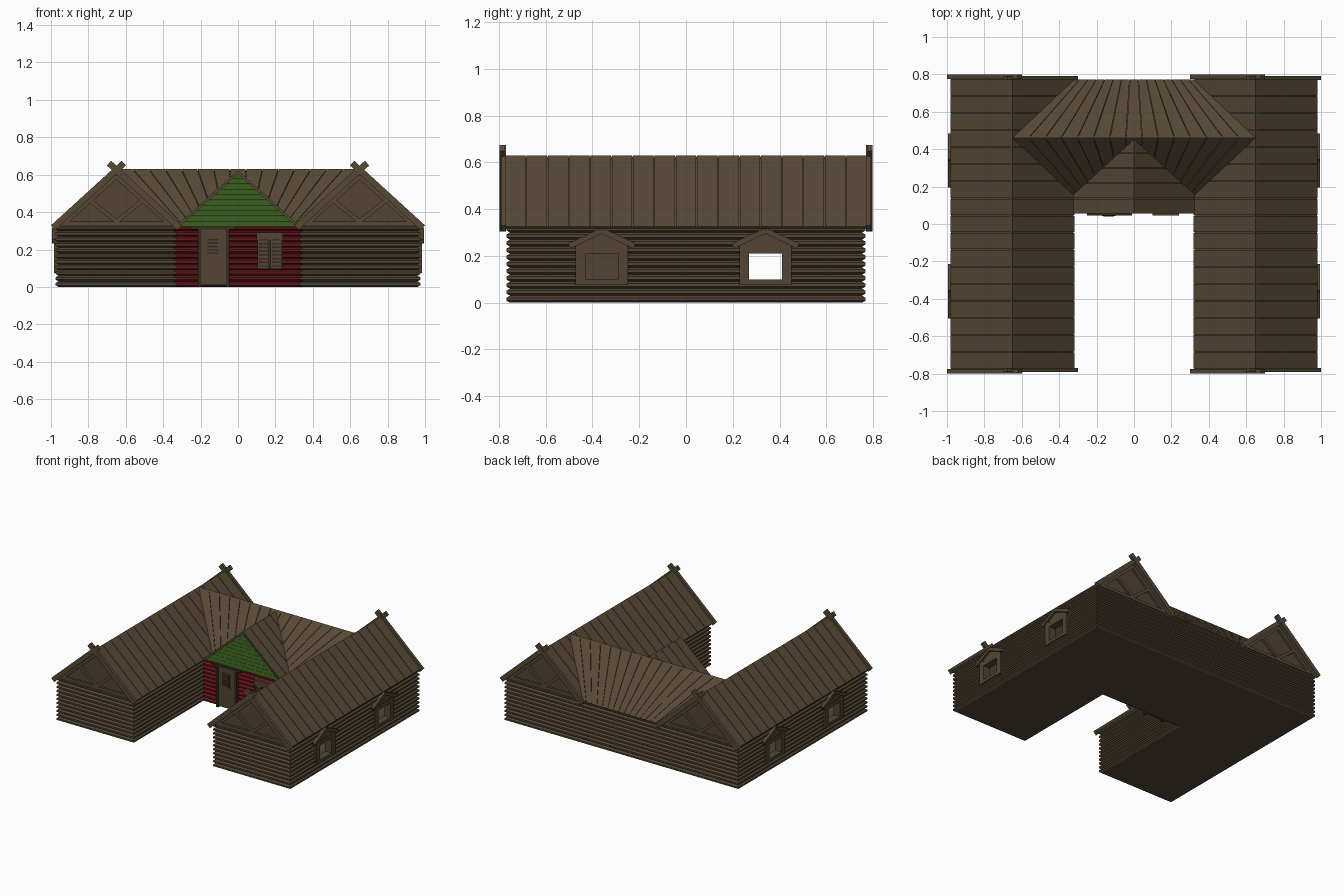
import bpy, bmesh
from mathutils import Vector as V

if "Cube" in bpy.data.objects:
    bpy.data.objects.remove(bpy.data.objects["Cube"])


def material(name, r, g, b):
    m = bpy.data.materials.new(name)
    m.diffuse_color = (r, g, b, 1)
    m.use_nodes = True
    m.node_tree.nodes["Principled BSDF"].inputs["Base Color"].default_value = m.diffuse_color
    return m


WOOD = material("wood", 0.085, 0.06, 0.034)
ROOF = material("roof_wood", 0.095, 0.066, 0.036)
DARK = material("dark_wood", 0.035, 0.025, 0.016)
RED = material("red_paint", 0.13, 0.008, 0.012)
GREEN = material("green_paint", 0.035, 0.10, 0.012)


def finish(name, bm, *mats):
    bmesh.ops.recalc_face_normals(bm, faces=bm.faces)
    me = bpy.data.meshes.new(name)
    bm.to_mesh(me)
    bm.free()
    for m in mats:
        me.materials.append(m)
    ob = bpy.data.objects.new(name, me)
    bpy.context.collection.objects.link(ob)
    return ob


def prism(bm, pts, vec):
    """Closed solid: polygon swept along a vector."""
    a = [bm.verts.new(p) for p in pts]
    b = [bm.verts.new(V(p) + V(vec)) for p in pts]
    bm.faces.new(a)
    bm.faces.new(b[::-1])
    for i in range(len(a)):
        j = (i + 1) % len(a)
        bm.faces.new((a[i], b[i], b[j], a[j]))


def box(bm, x0, x1, y0, y1, z0, z1):
    prism(bm, [(x0, y0, z0), (x1, y0, z0), (x1, y1, z0), (x0, y1, z0)], (0, 0, z1 - z0))


def beam(bm, p, q, w, vec):
    """Flat board from p to q, w wide, swept along vec."""
    p, q, vec = V(p), V(q), V(vec)
    s = (q - p).cross(vec).normalized() * w / 2
    prism(bm, [p - s, q - s, q + s, p + s], vec)


def slope(bm, a, b, c, d, n, thick=0.014):
    """Roof plane a-b (ridge) to d-c (eave) made of n planks over a thin sheet."""
    a, b, c, d = map(V, (a, b, c, d))
    nrm = (b - a).cross(d - a).normalized()
    if nrm.z > 0:
        nrm = -nrm
    for i in range(n):
        g = 0.022
        t0, t1 = (i + g) / n, (i + 1 - g) / n
        prism(bm, [a.lerp(b, t0), a.lerp(b, t1), d.lerp(c, t1), d.lerp(c, t0)], nrm * thick)
    k = nrm * thick * 0.5
    prism(bm, [a + k, b + k, c + k, d + k], nrm * thick * 0.5)


# U-shaped floor plan, moved inward by d
def plan(d):
    a, b, y0, yi, y1 = 0.975 - d, 0.33 + d, -0.768 + d, 0.062 + d, 0.768 - d
    return [(-a, y0), (-b, y0), (-b, yi), (b, yi), (b, y0), (a, y0), (a, y1), (-a, y1)]


# log walls: stacked rings with a bulge per log
bm = bmesh.new()
rings = []
for i in range(11):
    for dz, d in ((0, 0.015), (0.009, 0), (0.021, 0)):
        rings.append((i * 0.03 + dz, d))
rings.append((0.33, 0.015))
loops = [[bm.verts.new((x, y, z)) for x, y in plan(d)] for z, d in rings]
bm.faces.new(loops[0])
bm.faces.new(loops[-1])
for lo, hi in zip(loops, loops[1:]):
    for k in range(8):
        j = (k + 1) % 8
        f = bm.faces.new((lo[k], lo[j], hi[j], hi[k]))
        f.material_index = 1 if k == 2 else 0
walls = finish("log_walls", bm, WOOD, RED)

# hollow interior and side window openings
bm = bmesh.new()
prism(bm, [(x, y, 0.02) for x, y in plan(0.045)], (0, 0, 0.4))
rooms = finish("room_cutter", bm, WOOD)
bm = bmesh.new()
for s in (-1, 1):
    for yc in (-0.36, 0.34):
        box(bm, s * 0.9, s * 1.1, yc - 0.07, yc + 0.07, 0.1, 0.21)
holes = finish("window_cutter", bm, WOOD)
for c in (rooms, holes):
    m = walls.modifiers.new("cut", 'BOOLEAN')
    m.operation, m.solver, m.object = 'DIFFERENCE', 'EXACT', c
    c.hide_render = True
    c.hide_set(True)

for side, s in (("left", -1), ("right", 1)):
    cx = 0.65 * s
    # wing roof
    bm = bmesh.new()
    for e in (-1, 1):
        ex = cx + e * 0.332
        slope(bm, (cx, -0.775, 0.63), (cx, 0.775, 0.63), (ex, 0.775, 0.325), (ex, -0.775, 0.325), 17)
    finish(side + "_wing_roof", bm, ROOF)

    # gable ends with ties, struts and crossed barge boards
    bm = bmesh.new()
    brd = bmesh.new()
    for f in (-1, 1):
        prism(bm, [(cx - 0.31, f * 0.75, 0.325), (cx + 0.31, f * 0.75, 0.325), (cx, f * 0.75, 0.618)],
              (0, -f * 0.02, 0))
        out = (0, f * 0.016, 0)
        beam(brd, (cx - 0.3, f * 0.75, 0.338), (cx + 0.3, f * 0.75, 0.338), 0.022, out)
        for e in (-1, 1):
            beam(brd, (cx, f * 0.75, 0.35), (cx + e * 0.15, f * 0.75, 0.47), 0.022, out)
            beam(brd, (cx + e * 0.29, f * 0.75, 0.335), (cx, f * 0.75, 0.595), 0.03, out)
            y = 0.77 if e > 0 else 0.776
            beam(brd, (cx + e * 0.338, f * y, 0.317), (cx - e * 0.04, f * y, 0.662), 0.034, (0, f * 0.022, 0))
    finish(side + "_gable_walls", bm, WOOD)
    finish(side + "_gable_boards", brd, ROOF)

    # side window frames with pointed hoods
    bm = bmesh.new()
    for yc in (-0.36, 0.34):
        x0, x1 = s * 0.955, s * 0.985
        for e in (-1, 1):
            box(bm, x0, x1, yc + e * 0.07, yc + e * 0.112, 0.075, 0.25)
            beam(bm, (x0, yc + e * 0.14, 0.242), (x0, yc, 0.308), 0.024, (s * 0.04, 0, 0))
        box(bm, x0, x1, yc - 0.1, yc + 0.1, 0.078, 0.1)
        box(bm, x0, x1, yc - 0.1, yc + 0.1, 0.21, 0.24)
        prism(bm, [(x0, yc - 0.12, 0.235), (x0, yc + 0.12, 0.235), (x0, yc, 0.3)], (s * 0.025, 0, 0))
    finish(side + "_window_frames", bm, WOOD)

# hipped roof of the middle block
bm = bmesh.new()
for ye in (0.773, 0.15):
    slope(bm, (-0.65, 0.46, 0.63), (0.65, 0.46, 0.63), (0.335, ye, 0.325), (-0.335, ye, 0.325), 15)
finish("middle_roof", bm, ROOF)

# small roof over the entrance
bm = bmesh.new()
for e in (-1, 1):
    slope(bm, (0, 0.055, 0.622), (0, 0.46, 0.622), (e * 0.335, 0.46, 0.322), (e * 0.335, 0.055, 0.322), 5)
finish("entrance_roof", bm, ROOF)

# green boarded gable over the entrance
bm = bmesh.new()
prism(bm, [(-0.32, 0.075, 0.322), (0.32, 0.075, 0.322), (0, 0.075, 0.61)], (0, 0.015, 0))
n = 10
for i in range(n):
    t0, t1 = i / n, (i + 0.85) / n
    z0, z1 = 0.322 + 0.285 * t0, 0.322 + 0.285 * t1
    w0, w1 = 0.317 * (1 - t0), 0.317 * (1 - t1)
    prism(bm, [(-w0, 0.064, z0), (w0, 0.064, z0), (w1, 0.07, z1), (-w1, 0.07, z1)], (0, 0.012, 0))
finish("entrance_gable", bm, GREEN)

# entrance door with frame and slatted pane
bm = bmesh.new()
box(bm, -0.197, -0.063, 0.05, 0.07, 0.01, 0.31)
box(bm, -0.17, -0.1, 0.044, 0.052, 0.165, 0.27)
finish("door", bm, WOOD)
bm = bmesh.new()
box(bm, -0.215, -0.197, 0.045, 0.075, 0.0, 0.315)
box(bm, -0.063, -0.045, 0.045, 0.075, 0.0, 0.315)
box(bm, -0.25, -0.01, 0.045, 0.075, 0.308, 0.322)
for i in range(5):
    box(bm, -0.163, -0.107, 0.04, 0.048, 0.176 + i * 0.018, 0.185 + i * 0.018)
finish("door_frame", bm, DARK)

# shuttered front window
bm = bmesh.new()
back = bmesh.new()
box(back, 0.11, 0.23, 0.055, 0.07, 0.1, 0.28)
box(bm, 0.1, 0.24, 0.046, 0.065, 0.25, 0.29)
for x0 in (0.105, 0.175):
    x1 = x0 + 0.06
    box(bm, x0, x0 + 0.01, 0.046, 0.065, 0.095, 0.25)
    box(bm, x1 - 0.01, x1, 0.046, 0.065, 0.095, 0.25)
    for i in range(8):
        box(bm, x0, x1, 0.05, 0.062, 0.095 + i * 0.02, 0.108 + i * 0.02)
finish("front_shutters", bm, WOOD)
finish("front_window_back", back, DARK)
